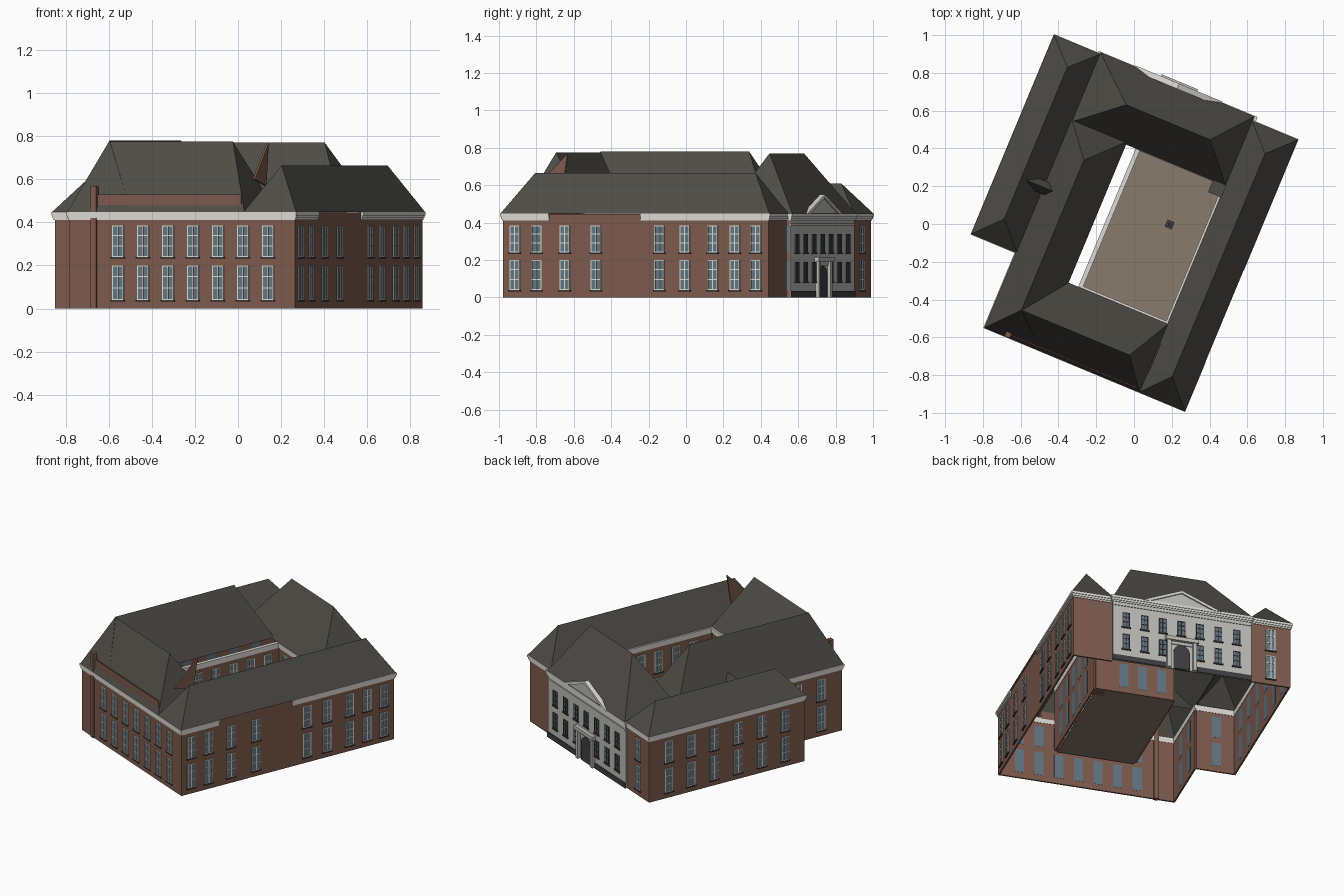
import bpy, bmesh, math
from mathutils import Matrix, Vector

if "Cube" in bpy.data.objects:
    bpy.data.objects.remove(bpy.data.objects["Cube"])

# The whole building sits at an angle to the axes
TURN = Matrix.Rotation(math.radians(-22.6), 4, 'Z')

def material(name, *rgb):
    m = bpy.data.materials.new(name)
    m.diffuse_color = (*rgb, 1)
    m.use_nodes = True
    m.node_tree.nodes["Principled BSDF"].inputs["Base Color"].default_value = m.diffuse_color
    return m

BRICK = material("brick", 0.205, 0.105, 0.075)
STONE = material("pale_stone", 0.50, 0.51, 0.47)
WHITE = material("white_paint", 0.72, 0.70, 0.65)
GLASS = material("glass", 0.12, 0.18, 0.22)
DARK = material("dark_trim", 0.05, 0.05, 0.055)
SLATE = material("slate", 0.075, 0.072, 0.062)
PAVING = material("paving", 0.245, 0.20, 0.15)

def finish(name, bm, mat, frame=Matrix()):
    me = bpy.data.meshes.new(name)
    bmesh.ops.recalc_face_normals(bm, faces=bm.faces)
    bm.transform(TURN @ frame)
    bm.to_mesh(me)
    bm.free()
    me.materials.append(mat)
    ob = bpy.data.objects.new(name, me)
    bpy.context.collection.objects.link(ob)

def boxes(name, items, mat, frame=Matrix()):
    """Each item is (x0, x1, y0, y1, z0, z1)."""
    bm = bmesh.new()
    for x0, x1, y0, y1, z0, z1 in items:
        m = Matrix.Translation(((x0 + x1) / 2, (y0 + y1) / 2, (z0 + z1) / 2))
        bmesh.ops.create_cube(bm, size=1, matrix=m @ Matrix.Diagonal((x1 - x0, y1 - y0, z1 - z0, 1)))
    finish(name, bm, mat, frame)

def prism(name, outline, y0, y1, mat, frame=Matrix()):
    """Outline in x and z, pushed from y0 to y1."""
    bm = bmesh.new()
    face = bm.faces.new([bm.verts.new((x, y0, z)) for x, z in outline])
    ext = bmesh.ops.extrude_face_region(bm, geom=[face])['geom']
    bmesh.ops.translate(bm, vec=(0, y1 - y0, 0), verts=[v for v in ext if isinstance(v, bmesh.types.BMVert)])
    # Extruding keeps the start face only as a border, so close it again
    bmesh.ops.holes_fill(bm, edges=[e for e in bm.edges if e.is_boundary], sides=0)
    finish(name, bm, mat, frame)

def hip_roof(name, p0, p1, q0, q1, ridge_a, ridge_b, eave, top):
    bm = bmesh.new()
    c = [bm.verts.new(v) for v in ((p0, q0, eave), (p1, q0, eave), (p1, q1, eave), (p0, q1, eave))]
    a, b = bm.verts.new((*ridge_a, top)), bm.verts.new((*ridge_b, top))
    if abs(ridge_a[0] - ridge_b[0]) < 1e-6:
        faces = [(c[0], c[1], a), (c[1], c[2], b, a), (c[2], c[3], b), (c[3], c[0], a, b)]
    else:
        faces = [(c[0], c[1], b, a), (c[1], c[2], b), (c[2], c[3], a, b), (c[3], c[0], a)]
    for f in faces:
        bm.faces.new(f)
    finish(name, bm, SLATE)

def wall_frame(a, b):
    """x runs from a to b, -y points out of the building."""
    d = Vector((b[0] - a[0], b[1] - a[1], 0))
    return Matrix.Translation((*a, 0)) @ Matrix.Rotation(math.atan2(d.y, d.x), 4, 'Z'), d.length

ROWS = ((0.04, 0.20), (0.24, 0.385))

def windows(name, centres, frame, w=0.058, rows=ROWS, trim=WHITE, skip=()):
    bars, panes, sills = [], [], []
    for s in centres:
        for r, (z0, z1) in enumerate(rows):
            if (round(s, 2), r) in skip:
                continue
            x0, x1, t = s - w / 2, s + w / 2, 0.005
            panes.append((x0, x1, -0.002, 0.011, z0, z1))
            bars += [(x, x + t, -0.005, 0, z0, z1) for x in (x0, s - t / 2, x1 - t)]
            bars += [(x0, x1, -0.005, 0, z, z + t) for z in (z0, z0 + (z1 - z0) / 3, z0 + (z1 - z0) * 2 / 3, z1 - t)]
            sills.append((x0 - 0.006, x1 + 0.006, -0.008, 0, z0 - 0.008, z0))
    boxes(name + "_panes", panes, GLASS, frame)
    boxes(name + "_bars", bars, trim, frame)
    boxes(name + "_sills", sills, DARK, frame)

def wall(name, a, b, centres=(), cornice=True, mat=BRICK):
    f, n = wall_frame(a, b)
    boxes(name, [(0, n, 0, 0.01, 0, 0.446)], mat, f)
    if centres:
        windows(name + "_window", centres, f)
    spans = [(0, n)] if cornice is True else cornice or []
    if spans:
        boxes(name + "_cornice", [(x0 - o * (x0 == 0), x1 + o * (x1 == n), -o, 0.012, z0, z1)
              for x0, x1 in spans for o, z0, z1 in ((0.004, 0.41, 0.42), (0.008, 0.42, 0.433), (0.012, 0.433, 0.449))],
              WHITE, f)
    return f

# Outer walls
south = wall("south_wall", (-0.513, -0.803), (0.62, -0.803), [0.244 + 0.1257 * i for i in range(7)])
wall("east_wall", (0.62, -0.803), (0.62, 0.737),
     [q + 0.803 for q in (-0.733, -0.607, -0.444, -0.263, 0.105, 0.251, 0.413, 0.541, 0.662)],
     cornice=[(0, 0.27), (0.80, 1.54)])
wall("east_wing_north_wall", (0.62, 0.737), (0.37, 0.737))
wall("west_wing_north_wall", (-0.51, 0.753), (-0.766, 0.753), [0.13])
wall("west_wall", (-0.766, 0.753), (-0.766, -0.372), [1.12 * f for f in (0.127, 0.27, 0.42, 0.575, 0.73, 0.88)])
wall("west_wing_south_wall", (-0.766, -0.372), (-0.513, -0.372), [0.125])
wall("middle_west_wall", (-0.513, -0.372), (-0.513, -0.803), [0.11, 0.28])

# Raised strip and pier on the south front
boxes("south_parapet", [(0.12, 0.86, 0.006, 0.012, 0.44, 0.53)], BRICK, south)
boxes("south_pier", [(0.108, 0.138, -0.008, 0.02, 0, 0.57)], BRICK, south)

# Courtyard walls, paving and post
wall("court_west_wall", (-0.133, -0.41), (-0.133, 0.38), [0.08 + 0.126 * i for i in range(6)])
wall("court_south_wall", (0.36, -0.42), (-0.133, -0.42), [0.08, 0.19, 0.30, 0.41])
wall("court_east_wall", (0.367, 0.38), (0.367, -0.42), [0.16 + 0.126 * i for i in range(5)])
wall("court_north_wall", (-0.133, 0.38), (0.367, 0.38), [0.08, 0.20, 0.32])
boxes("courtyard_paving", [(-0.133, 0.36, -0.42, 0.38, 0, 0.004)], PAVING)
boxes("courtyard_post", [(0.155, 0.195, 0.05, 0.09, 0.004, 0.02), (0.168, 0.182, 0.063, 0.077, 0.02, 0.09)], DARK)

# Stone entrance front on the north side
north = wall("entrance_front", (0.375, 0.762), (-0.513, 0.762), mat=STONE)
MID = 0.44
windows("entrance_window", [MID + 0.118 * i for i in range(-3, 4)], north, 0.048,
        ((0.085, 0.19), (0.24, 0.34)), DARK, skip={(MID, 0)})
boxes("entrance_plinth", [(0, MID - 0.1, -0.006, 0, 0, 0.035), (MID + 0.1, 0.888, -0.006, 0, 0, 0.035)], DARK, north)
boxes("entrance_string_course", [(0, 0.888, -0.004, 0, 0.385, 0.395)], STONE, north)
prism("pediment", [(MID - 0.24, 0.445), (MID + 0.24, 0.445), (MID, 0.545)], -0.006, 0.012, STONE, north)
for i, sgn in enumerate((-1, 1)):
    prism(f"pediment_rake_{i}", [(MID + sgn * 0.25, 0.445), (MID, 0.55), (MID, 0.532), (MID + sgn * 0.205, 0.445)],
          -0.016, 0.014, WHITE, north)
arch = [(MID - 0.052, 0), (MID + 0.052, 0)] + [(MID + 0.052 * math.cos(k * math.pi / 10),
        0.115 + 0.052 * math.sin(k * math.pi / 10)) for k in range(11)]
prism("entrance_door", arch, -0.008, 0.012, DARK, north)
boxes("door_surround", [(MID - 0.095, MID - 0.07, -0.02, 0, 0, 0.19), (MID + 0.07, MID + 0.095, -0.02, 0, 0, 0.19),
      (MID - 0.07, MID + 0.07, -0.006, 0, 0.17, 0.19), (MID - 0.105, MID + 0.105, -0.026, 0, 0.19, 0.215)], STONE, north)

# Hipped roofs, one over each range
hip_roof("north_roof", -0.513, 0.37, 0.372, 0.77, (-0.28, 0.567), (0.20, 0.567), 0.449, 0.77)
hip_roof("south_roof", -0.52, 0.37, -0.812, -0.42, (-0.375, -0.65), (0.245, -0.65), 0.449, 0.775)
hip_roof("middle_roof", -0.52, -0.20, -0.812, 0.39, (-0.375, -0.65), (-0.375, 0.21), 0.449, 0.78)
hip_roof("east_roof", 0.367, 0.63, -0.812, 0.745, (0.497, -0.667), (0.497, 0.61), 0.449, 0.665)
hip_roof("west_roof", -0.776, -0.511, -0.38, 0.762, (-0.645, -0.24), (-0.645, 0.63), 0.449, 0.61)
hip_roof("valley_roof", -0.64, -0.40, -0.04, 0.03, (-0.63, -0.005), (-0.43, -0.005), 0.50, 0.575)

# Brick chimney with slate cap, and gable stub
boxes("chimney", [(0.30, 0.37, 0.31, 0.375, 0, 0.535)], BRICK)
boxes("chimney_cap", [(0.297, 0.373, 0.307, 0.378, 0.535, 0.54)], SLATE)
prism("gable_stub", [(-0.70, 0.60), (-0.53, 0.77), (-0.56, 0.57)], -0.376, -0.366, BRICK,
      Matrix.Rotation(math.pi / 2, 4, 'Z'))
